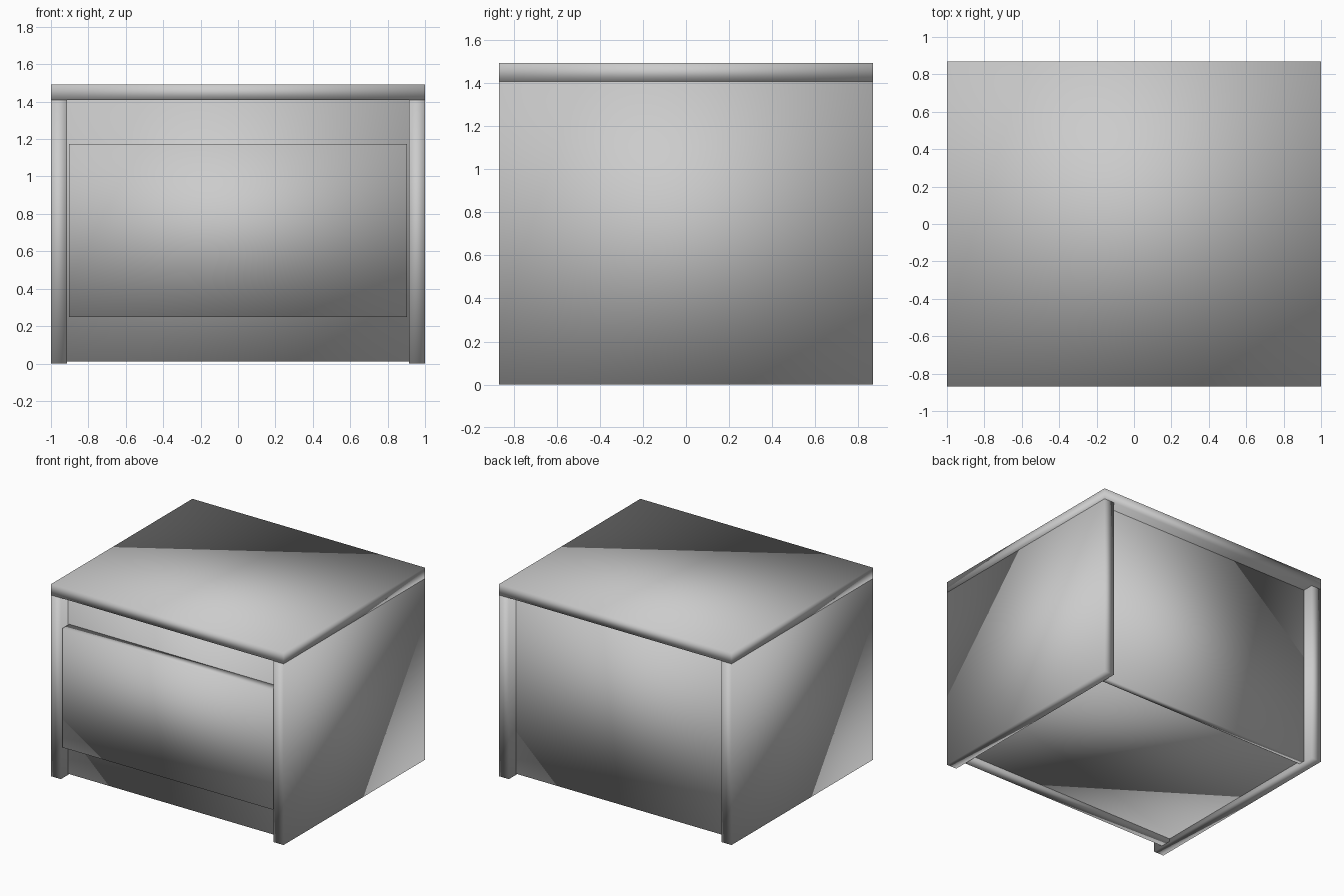
import bpy

if "Cube" in bpy.data.objects:
    bpy.data.objects.remove(bpy.data.objects["Cube"])

# One plain finish for the whole cabinet
grey = bpy.data.materials.new("light grey")
grey.diffuse_color = (0.6, 0.6, 0.6, 1)
grey.use_nodes = True
grey.node_tree.nodes["Principled BSDF"].inputs["Base Color"].default_value = grey.diffuse_color


def board(name, x, y, z):
    """Rectangular board spanning the given (min, max) ranges."""
    bpy.ops.mesh.primitive_cube_add(size=1)
    ob = bpy.context.object
    ob.name = name
    ob.location = [(a + b) / 2 for a, b in (x, y, z)]
    ob.scale = [b - a for a, b in (x, y, z)]
    bpy.ops.object.transform_apply(location=True, rotation=False, scale=True)
    ob.data.materials.append(grey)
    bpy.ops.object.shade_smooth()
    return ob


W, D, H = 1.0, 0.868, 1.493       # half width, half depth, height
T = 0.085                         # board thickness
TOP = H - T                       # underside of the top board
IN_X, IN_Y = W - T, D - T         # inner faces of the sides, recessed body faces

# Top board and the two full-depth sides
board("top", (-W, W), (-D, D), (TOP, H))
board("left_side", (-W, -IN_X), (-D, D), (0, TOP))
board("right_side", (IN_X, W), (-D, D), (0, TOP))

# Recessed body between the sides
board("front_panel", (-IN_X, IN_X), (-IN_Y, -IN_Y + T), (0.01, TOP))
board("back_panel", (-IN_X, IN_X), (IN_Y - 0.05, IN_Y), (0.01, TOP))
board("floor", (-IN_X, IN_X), (-IN_Y + T, IN_Y - 0.05), (0.03, 0.03 + T))

# Drawer front, flush with the side edges
board("drawer_front", (-0.903, 0.903), (-D, -IN_Y), (0.25, 1.175))
